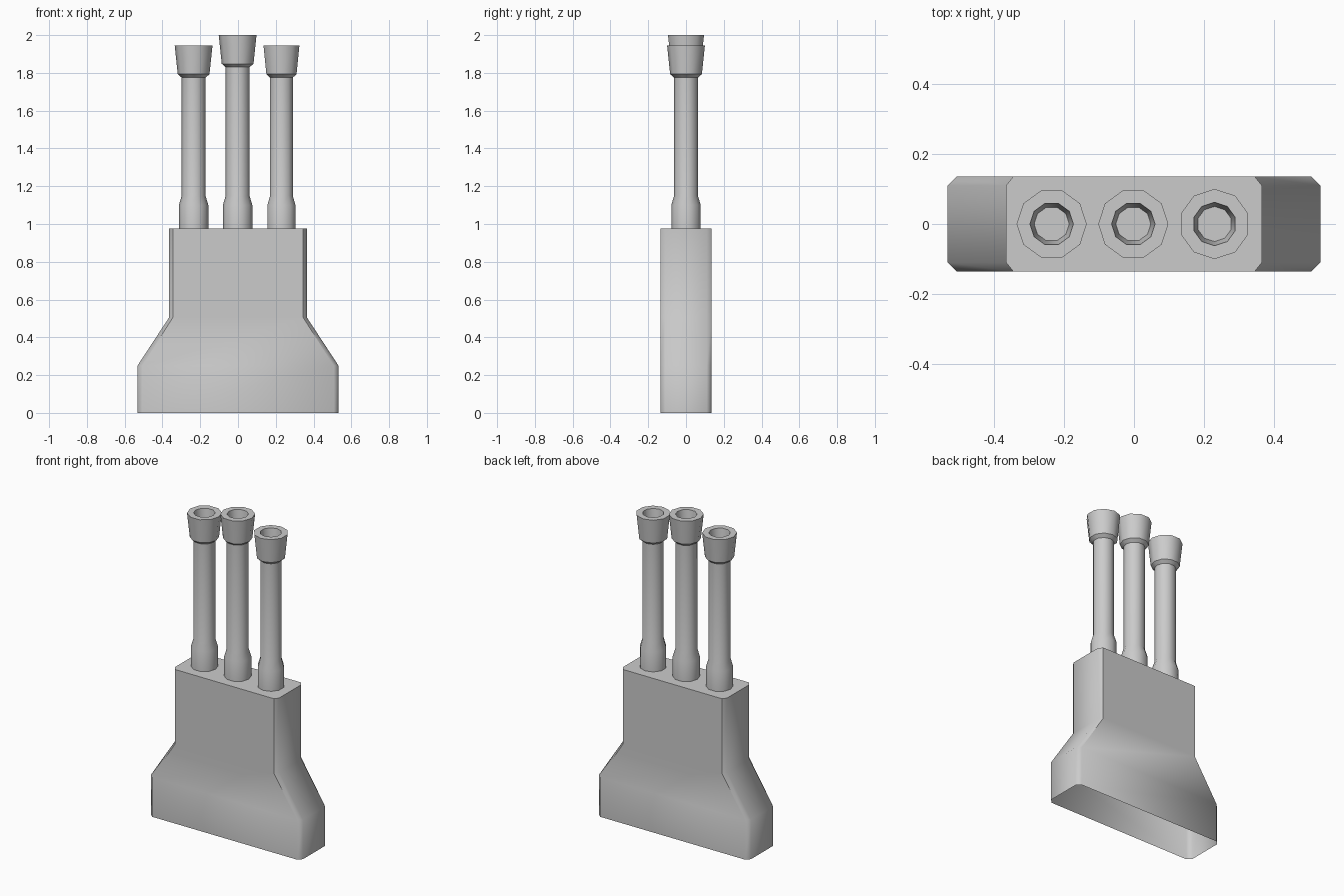
import bpy
import bmesh
from math import cos, sin, pi, radians

old = bpy.data.objects.get("Cube")
if old:
    bpy.data.objects.remove(old, do_unlink=True)

GREY = (0.6, 0.6, 0.6, 1.0)
grey = bpy.data.materials.new("plain_grey")
grey.use_nodes = True
grey.diffuse_color = GREY
grey.node_tree.nodes["Principled BSDF"].inputs["Base Color"].default_value = GREY


def loft(name, rings, cap_start, cap_end, angle):
    """Skin a stack of equal-sized point rings into one object."""
    bm = bmesh.new()
    loops = [[bm.verts.new(p) for p in ring] for ring in rings]
    n = len(loops[0])
    for a, b in zip(loops, loops[1:]):
        for i in range(n):
            j = (i + 1) % n
            bm.faces.new((a[i], a[j], b[j], b[i]))
    if cap_start:
        bm.faces.new(loops[0][::-1])
    if cap_end:
        bm.faces.new(loops[-1])
    mesh = bpy.data.meshes.new(name)
    bm.to_mesh(mesh)
    bm.free()
    mesh.materials.append(grey)
    obj = bpy.data.objects.new(name, mesh)
    bpy.context.collection.objects.link(obj)
    bpy.ops.object.select_all(action="DESELECT")
    obj.select_set(True)
    bpy.context.view_layer.objects.active = obj
    bpy.ops.object.shade_smooth_by_angle(angle=radians(angle))
    return obj


def chamfered(w, d, cx, cy, z):
    """Counter-clockwise rectangle with cut corners."""
    quarter = [(w, d - cy), (w - cx, d)]
    pts = quarter + [(-x, y) for x, y in quarter[::-1]]
    pts += [(-x, -y) for x, y in pts]
    return [(x, y, z) for x, y in pts]


# Flared housing, closed on top and open underneath
DEPTH = 0.135
profile = [(0.532, 0.025, 0.0), (0.532, 0.025, 0.25),
           (0.365, 0.02, 0.505), (0.365, 0.02, 0.975)]
loft("housing", [chamfered(w, DEPTH, c, 0.025, z) for w, c, z in profile],
     False, True, 48)


# Ten-sided pipes with a collar at the foot and a hollow flared head
def pipe(name, x, top, turn):
    outline = [(0.078, 0.97), (0.078, 1.1), (0.063, 1.15),
               (0.063, top - 0.17), (0.084, top - 0.152), (0.1, top),
               (0.062, top), (0.05, top - 0.1)]
    sides = 10
    rings = [[(x + r * cos(turn + 2 * pi * i / sides),
               r * sin(turn + 2 * pi * i / sides), z) for i in range(sides)]
             for r, z in outline]
    return loft(name, rings, False, True, 40)


pipe("right_pipe", -0.235, 1.945, 0)
pipe("middle_pipe", -0.002, 2.0, 0)
pipe("left_pipe", 0.23, 1.945, pi / 10)
